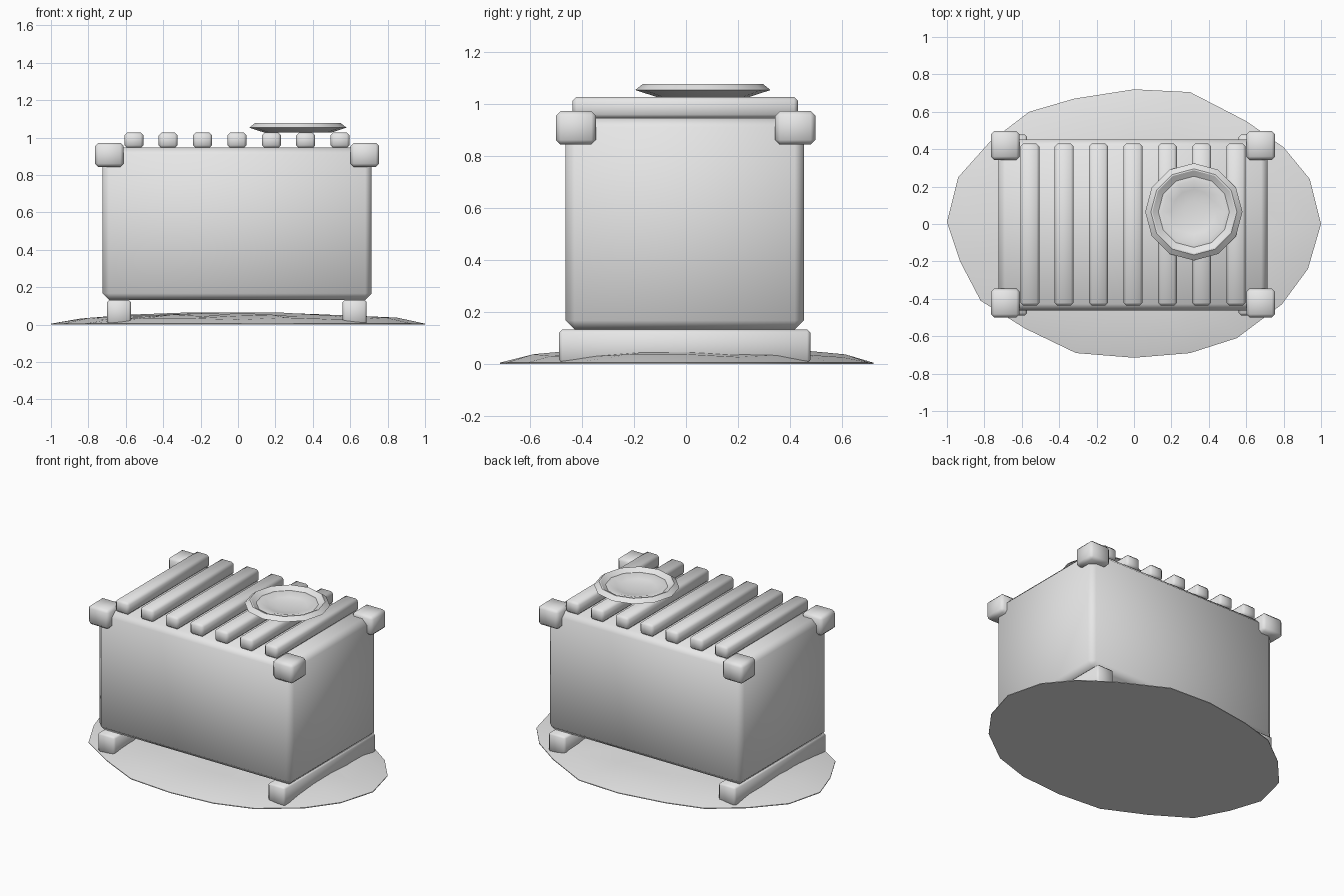
import bpy, bmesh, math
from mathutils import Vector

cube = bpy.data.objects.get("Cube")
if cube:
    bpy.data.objects.remove(cube, do_unlink=True)

grey = bpy.data.materials.new("plain_grey")
grey.use_nodes = True
colour = (0.8, 0.8, 0.8, 1)
grey.diffuse_color = colour
for node in grey.node_tree.nodes:
    if node.type == 'BSDF_PRINCIPLED':
        node.inputs["Base Color"].default_value = colour


def finish(name, bm, angle=None):
    """Turn a bmesh into a smooth-shaded object."""
    bmesh.ops.recalc_face_normals(bm, faces=bm.faces)
    mesh = bpy.data.meshes.new(name)
    bm.to_mesh(mesh)
    bm.free()
    mesh.materials.append(grey)
    for p in mesh.polygons:
        p.use_smooth = True
    obj = bpy.data.objects.new(name, mesh)
    bpy.context.collection.objects.link(obj)
    if angle:
        bpy.ops.object.select_all(action='DESELECT')
        obj.select_set(True)
        bpy.context.view_layer.objects.active = obj
        bpy.ops.object.shade_smooth_by_angle(angle=math.radians(angle))
    return obj


def block(name, low, high, bevel):
    """Box between two corners with chamfered edges."""
    low, high = Vector(low), Vector(high)
    bm = bmesh.new()
    bmesh.ops.create_cube(bm, size=1)
    for v in bm.verts:
        v.co = (low + high) / 2 + v.co * (high - low)
    bmesh.ops.bevel(bm, geom=bm.edges[:], offset=bevel, segments=1,
                    affect='EDGES', clamp_overlap=True)
    return finish(name, bm)


# Crate body
block("crate_body", (-0.725, -0.463, 0.132), (0.715, 0.453, 0.946), 0.035)

# Runners under the body and padded blocks on the top corners
for side, x in (("right", -0.636), ("left", 0.624)):
    block(side + "_runner", (x - 0.064, -0.488, 0.003), (x + 0.064, 0.478, 0.132), 0.012)
    out = math.copysign(0.683, x) - 0.005
    for end, y in (("front", -0.423), ("back", 0.42)):
        block(f"{end}_{side}_corner_block", (out - 0.077, y - 0.077, 0.843),
              (out + 0.077, y + 0.077, 0.972), 0.018)

# Slats across the lid
for i in range(7):
    x = -0.557 + 0.1838 * i
    block(f"lid_slat_{i + 1}", (x - 0.051, -0.436, 0.944), (x + 0.051, 0.43, 1.027), 0.015)

# Round dish: rim, inner step and shallow bowl, turned around its axis
profile = [(0.18, 1.027), (0.26, 1.053), (0.23, 1.077), (0.222, 1.077),
           (0.19, 1.057), (0.168, 1.06), (0.12, 1.046), (0.06, 1.037)]
sides = 12
bm = bmesh.new()
rings = [[bm.verts.new((0.32 + r * math.cos(math.tau * k / sides),
                        0.065 + r * math.sin(math.tau * k / sides), z))
          for k in range(sides)] for r, z in profile]
for a, b in zip(rings, rings[1:]):
    for k in range(sides):
        n = (k + 1) % sides
        bm.faces.new((a[k], a[n], b[n], b[k]))
bm.faces.new(rings[0][::-1])
bm.faces.new(rings[-1])
finish("round_dish", bm, 28)

# Low ground mound with an uneven outline
outline = [(1, 0), (0.94, 0.24), (0.8, 0.41), (0.6, 0.55), (0.3, 0.705), (0, 0.72),
           (-0.32, 0.67), (-0.56, 0.6), (-0.77, 0.44), (-0.94, 0.25), (-1, 0.01),
           (-0.93, -0.2), (-0.82, -0.41), (-0.58, -0.56), (-0.31, -0.69), (0, -0.715),
           (0.3, -0.69), (0.55, -0.61), (0.79, -0.43), (0.93, -0.24)]
bm = bmesh.new()
levels = [(1, 0), (1, 0.005), (0.85, 0.032), (0.6, 0.048), (0.3, 0.058)]
rings = []
for j, (s, z) in enumerate(levels):
    rings.append([bm.verts.new((x * s, y * s,
                  z + (0.006 * math.sin(2.3 * k + j) if j > 1 else 0)))
                  for k, (x, y) in enumerate(outline)])
for a, b in zip(rings, rings[1:]):
    for k in range(len(outline)):
        n = (k + 1) % len(outline)
        bm.faces.new((a[k], a[n], b[n], b[k]))
bm.faces.new(rings[0][::-1])
peak = bm.verts.new((0, 0, 0.066))
for k in range(len(outline)):
    bm.faces.new((rings[-1][k], rings[-1][(k + 1) % len(outline)], peak))
finish("ground_mound", bm, 30)
